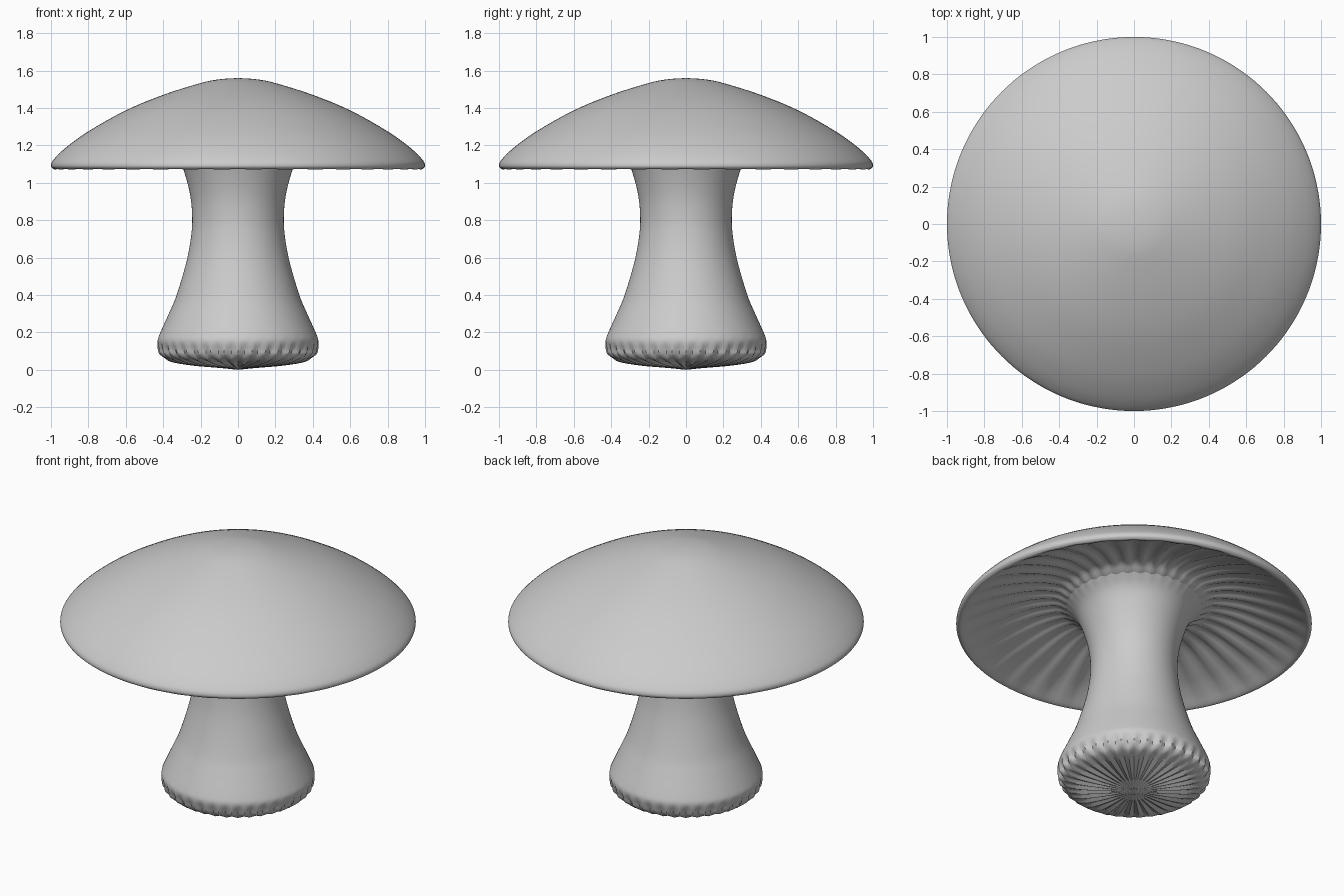
import bpy, bmesh, math
from mathutils import Vector

if "Cube" in bpy.data.objects:
    bpy.data.objects.remove(bpy.data.objects["Cube"])

SEGMENTS = 144


def smooth_profile(points, steps):
    # Catmull-Rom curve through (radius, height, ripple_r, ripple_z) points
    pts = [Vector(p) for p in points]
    pts = [2 * pts[0] - pts[1]] + pts + [2 * pts[-1] - pts[-2]]
    out = []
    for a, b, c, d in zip(pts, pts[1:], pts[2:], pts[3:]):
        for i in range(steps):
            t = i / steps
            out.append(0.5 * (2 * b + (c - a) * t + (2 * a - 5 * b + 4 * c - d) * t * t
                              + (3 * b - a - 3 * c + d) * t ** 3))
    return out + [pts[-2]]


def lathe(name, points, ripples, steps=4):
    bm = bmesh.new()
    rings = []
    for r, z, ar, az in smooth_profile(points, steps):
        if r < 0.002:
            rings.append([bm.verts.new((0, 0, z))])
            continue
        ring = []
        for k in range(SEGMENTS):
            a = 2 * math.pi * k / SEGMENTS
            w = math.cos(ripples * a)
            rr = r + ar * w
            ring.append(bm.verts.new((rr * math.cos(a), rr * math.sin(a), z + az * w)))
        rings.append(ring)
    for p, q in zip(rings, rings[1:]):
        for k in range(SEGMENTS):
            n = (k + 1) % SEGMENTS
            if len(p) == 1:
                bm.faces.new((p[0], q[k], q[n]))
            elif len(q) == 1:
                bm.faces.new((p[k], q[0], p[n]))
            else:
                bm.faces.new((p[k], q[k], q[n], p[n]))
    bmesh.ops.recalc_face_normals(bm, faces=bm.faces)
    mesh = bpy.data.meshes.new(name)
    bm.to_mesh(mesh)
    bm.free()
    obj = bpy.data.objects.new(name, mesh)
    bpy.context.collection.objects.link(obj)
    bpy.ops.object.select_all(action='DESELECT')
    obj.select_set(True)
    bpy.context.view_layer.objects.active = obj
    bpy.ops.object.shade_smooth_by_angle(angle=math.radians(50))
    return obj


# Cap: dome, rolled rim and hollow gilled underside
lathe("mushroom_cap", [
    (0, 1.56, 0, 0), (0.1, 1.553, 0, 0), (0.2, 1.533, 0, 0), (0.4, 1.47, 0, 0),
    (0.6, 1.387, 0, 0), (0.8, 1.275, 0, 0), (0.92, 1.188, 0, 0), (0.985, 1.125, 0, 0),
    (1.0, 1.095, 0, 0), (0.992, 1.077, 0, 0), (0.97, 1.075, 0, 0.002),
    (0.9, 1.115, 0, 0.006), (0.8, 1.16, 0, 0.009), (0.6, 1.225, 0, 0.011),
    (0.45, 1.24, 0, 0.008), (0.38, 1.21, 0, 0.004), (0.32, 1.2, 0, 0), (0, 1.2, 0, 0),
], 36)

# Stem: flared neck, swollen foot and fluted, slightly pointed base
lathe("mushroom_stem", [
    (0, 0, 0, 0), (0.1, 0.012, 0, 0.002), (0.24, 0.028, 0, 0.006),
    (0.365, 0.05, 0.006, 0.008), (0.405, 0.075, 0.012, 0.006), (0.42, 0.11, 0.009, 0),
    (0.43, 0.155, 0, 0), (0.415, 0.2, 0, 0), (0.37, 0.3, 0, 0), (0.328, 0.4, 0, 0),
    (0.275, 0.58, 0, 0), (0.25, 0.72, 0, 0), (0.245, 0.82, 0, 0), (0.255, 0.93, 0, 0),
    (0.285, 1.05, 0, 0), (0.325, 1.15, 0, 0), (0.39, 1.222, 0, 0.003),
], 36)
